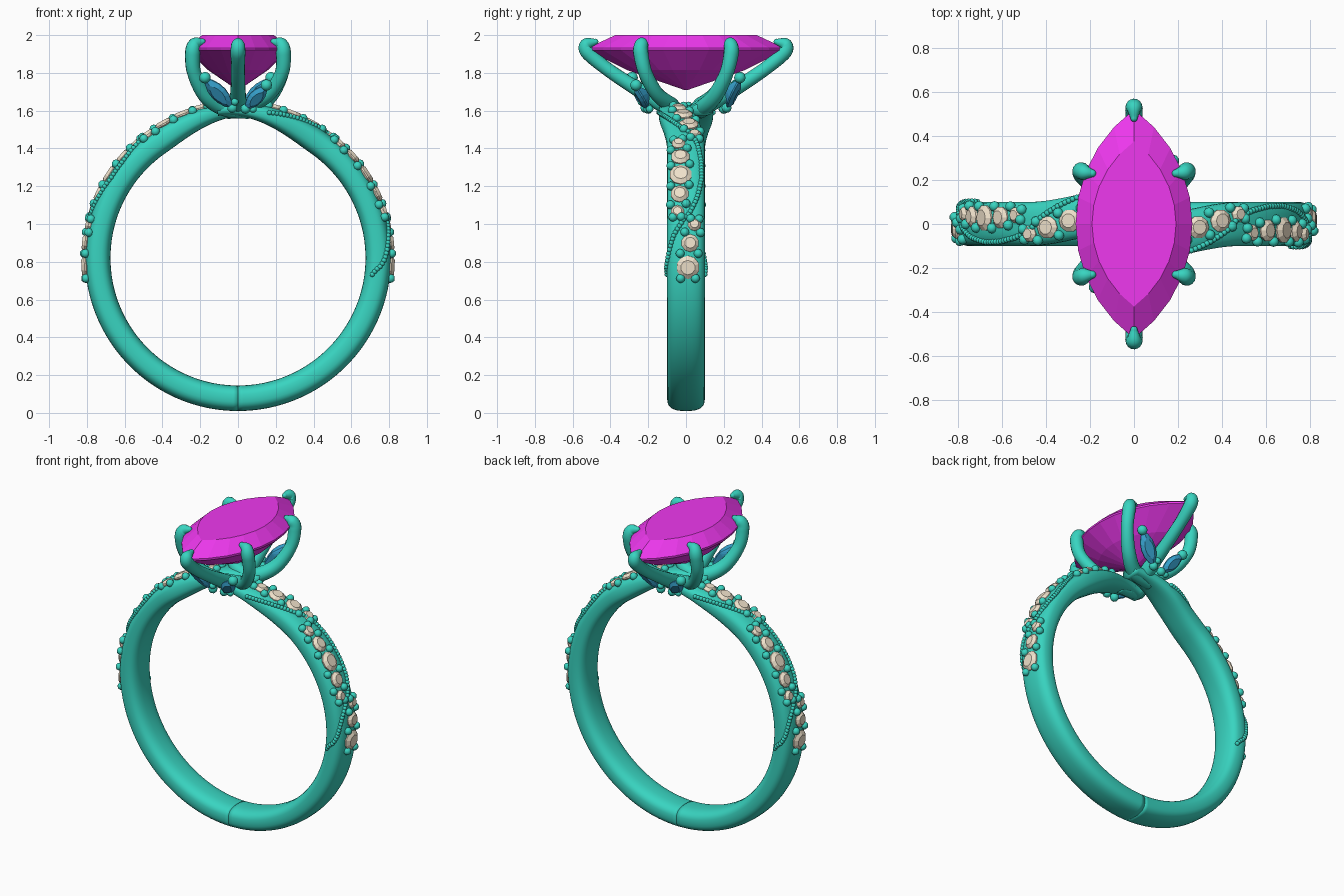
import bpy, bmesh, math
from mathutils import Vector, Matrix

if "Cube" in bpy.data.objects:
    bpy.data.objects.remove(bpy.data.objects["Cube"])

def material(name, rgb):
    m = bpy.data.materials.new(name)
    m.diffuse_color = (*rgb, 1)
    m.use_nodes = True
    m.node_tree.nodes["Principled BSDF"].inputs["Base Color"].default_value = m.diffuse_color
    return m

METAL = material("teal_metal", (0.04, 0.66, 0.53))
PINK = material("magenta_gem", (0.86, 0.04, 0.86))
TAN = material("tan_gem", (0.87, 0.76, 0.6))
BLUE = material("blue_gem", (0.04, 0.38, 0.65))
CZ, N = 0.82, 2.7          # ring centre height, squareness of band section

def emit(bm, name, mat, smooth=True, twin=True):
    """Make the object, plus its copy turned half way round the z axis."""
    bmesh.ops.recalc_face_normals(bm, faces=bm.faces)
    me = bpy.data.meshes.new(name)
    bm.to_mesh(me)
    bm.free()
    me.materials.append(mat)
    for p in me.polygons:
        p.use_smooth = smooth
    for k in range(2 if twin else 1):
        ob = bpy.data.objects.new(name + ("_twin" if k else ""), me)
        ob.rotation_euler.z = math.pi * k
        bpy.context.collection.objects.link(ob)

def loft(bm, rings):
    vs = [[bm.verts.new(p) for p in r] for r in rings]
    for a, b in zip(vs, vs[1:]):
        for i in range(len(a)):
            j = (i + 1) % len(a)
            bm.faces.new((a[i], a[j], b[j], b[i]))
    bm.faces.new(vs[0])
    bm.faces.new(vs[-1])

def ball(bm, p, r):
    bmesh.ops.create_icosphere(bm, subdivisions=2, radius=r, matrix=Matrix.Translation(p))

def smoothstep(a, b, x):
    t = max(0, min(1, (x - a) / (b - a)))
    return t * t * (3 - 2 * t)

def interp(keys, x):
    for (a, u), (b, v) in zip(keys, keys[1:]):
        if x <= b:
            return u + (v - u) * (x - a) / (b - a)
    return keys[-1][1]

# Band surface: th runs along the arm, phi round the section (0 = outside)
def arm_dims(th):
    s = smoothstep(55, 98, th)
    inner, outer = 0.675 + 0.085 * s, 0.81 + 0.012 * s
    return (inner + outer) / 2, (outer - inner) / 2, 0.1 - 0.045 * smoothstep(70, 98, th), -0.085 * smoothstep(50, 98, th)

def band(th, phi, lift=0):
    r, t, w, y0 = arm_dims(th)
    c, s = math.cos(math.radians(phi)), math.sin(math.radians(phi))
    rad = r + (t + lift) * math.copysign(abs(c) ** (2 / N), c)
    y = y0 + (w + lift) * math.copysign(abs(s) ** (2 / N), s)
    a = math.radians(th)
    return Vector((rad * math.cos(a), y, CZ + rad * math.sin(a)))

def band_at_y(th, y, lift=0):
    _, _, w, y0 = arm_dims(th)
    q = max(-0.98, min(0.98, (y - y0) / w))
    return band(th, math.copysign(math.degrees(math.asin(abs(q) ** (N / 2))), q), lift)

# Shank arm: half of the band, crossing in front of its twin at the top
bm = bmesh.new()
loft(bm, [[band(th, i * 11.25) for i in range(32)] for th in range(-90, 99, 2)])
emit(bm, "shank_arm", METAL)

# Claw prongs
def prong(bm, pts, radii):
    P = [Vector(p) for p in pts]
    P = [2 * P[0] - P[1]] + P + [2 * P[-1] - P[-2]]
    path = []
    for i in range(1, len(P) - 2):
        for k in range(8):
            t = k / 8
            a, b, c, d = P[i - 1:i + 3]
            q = 0.5 * (2 * b + (c - a) * t + (2 * a - 5 * b + 4 * c - d) * t * t + (3 * b - a - 3 * c + d) * t ** 3)
            path.append((q, radii[i - 1] + (radii[i] - radii[i - 1]) * t))
    path.append((P[-2], radii[-1]))
    tan = (path[-1][0] - path[-2][0]).normalized()
    for a in (20, 40, 60, 80):
        a = math.radians(a)
        path.append((P[-2] + tan * radii[-1] * math.sin(a), radii[-1] * math.cos(a)))
    rings, u = [], Vector((0.3, 0.2, 1))
    for i, (q, r) in enumerate(path):
        t = (path[min(i + 1, len(path) - 1)][0] - path[max(i - 1, 0)][0]).normalized()
        u = (u - t * u.dot(t)).normalized()
        v = t.cross(u)
        rings.append([q + r * (u * math.cos(k * math.pi / 8) + v * math.sin(k * math.pi / 8)) for k in range(16)])
    loft(bm, rings)

bm = bmesh.new()
prong(bm, [(0.06, -0.07, 1.595), (-0.07, -0.09, 1.615), (-0.17, -0.155, 1.68), (-0.232, -0.215, 1.8),
           (-0.24, -0.24, 1.91), (-0.225, -0.235, 1.953), (-0.19, -0.23, 1.965)],
      [0.04, 0.046, 0.042, 0.037, 0.04, 0.036, 0.018])
prong(bm, [(-0.04, -0.06, 1.61), (0.06, -0.08, 1.63), (0.165, -0.155, 1.69), (0.232, -0.215, 1.8),
           (0.24, -0.24, 1.91), (0.225, -0.235, 1.953), (0.19, -0.23, 1.965)],
      [0.04, 0.042, 0.038, 0.037, 0.04, 0.036, 0.018])
prong(bm, [(0, -0.06, 1.6), (0, -0.14, 1.645), (0, -0.29, 1.735), (0, -0.43, 1.83),
           (0, -0.52, 1.91), (0, -0.525, 1.95), (0, -0.48, 1.965)],
      [0.04, 0.045, 0.038, 0.036, 0.04, 0.036, 0.016])
emit(bm, "claw_prongs", METAL)

# Faceted stones: outline scaled through layers of (scale, height)
def marquise(a, b, n):
    R = (a * a + b * b) / (2 * a)
    half = math.asin(b / R)
    pts = []
    for s in (1, -1):
        for i in range(n):
            t = half * (2 * i / n - 1)
            pts.append(Vector((s * (R * math.cos(t) - R + a), s * R * math.sin(t), 0)))
    return pts

def circle(r, n):
    return [Vector((r * math.cos(2 * math.pi * i / n), r * math.sin(2 * math.pi * i / n), 0)) for i in range(n)]

def gem(bm, outline, layers, M=Matrix()):
    loft(bm, [[M @ Vector((p.x * s, p.y * s, z)) for p in outline] for s, z in layers])

bm = bmesh.new()
gem(bm, marquise(0.265, 0.52, 10), [(0.02, 1.71), (0.6, 1.815), (1, 1.92), (1, 1.932), (0.72, 2.0)])
emit(bm, "centre_marquise", PINK, smooth=False, twin=False)

# Small marquise accents between the prongs, each held by end beads
gems, beads = bmesh.new(), bmesh.new()
for lo, hi, w in (((-0.03, -0.215, 1.615), (-0.175, -0.285, 1.775), 0.046),
                  ((0.04, -0.2, 1.61), (0.15, -0.265, 1.735), 0.042)):
    lo, hi = Vector(lo), Vector(hi)
    d = (hi - lo).normalized()
    n = Vector((0.35 * math.copysign(1, hi.x), -1, -0.35))
    n = (n - d * n.dot(d)).normalized()
    M = Matrix((d.cross(n), d, n)).transposed().to_4x4()
    M.translation = (lo + hi) / 2
    gem(gems, marquise(w, (hi - lo).length / 2, 6), [(0.05, -0.05), (1, 0), (1, 0.008), (0.6, 0.025)], M)
    ball(beads, lo, 0.027)
    ball(beads, hi, 0.031)
    ball(beads, lo + d * 0.02 + d.cross(n) * 0.035, 0.02)
emit(gems, "accent_marquises", BLUE, smooth=False)
emit(beads, "accent_beads", METAL)

# Round stones in three runs along each arm (angle, y, radius) with holding beads
runs = [[(-3.5, 0.01, 0.062), (5.6, 0.022, 0.047), (12.7, 0.045, 0.035)],
        [(17.7, -0.045, 0.035), (24.8, -0.033, 0.048), (33, -0.028, 0.06), (41.5, -0.03, 0.05), (48.5, -0.04, 0.037)],
        [(54, 0.045, 0.037), (61, 0.015, 0.052), (69, -0.015, 0.052), (76, -0.04, 0.042)]]
gems, beads = bmesh.new(), bmesh.new()
for run in runs:
    for th, y, r in run:
        M = Matrix.Rotation(math.radians(90 - th), 4, 'Y')
        M.translation = band_at_y(th, y)
        gem(gems, circle(r, 10), [(0.5, -0.03), (1, -0.004), (1, 0.004), (0.62, 0.02)], M)
    first, last = run[0], run[-1]
    ends = [(first[0] - first[2] * 75, first[1], first[2])] + run + [(last[0] + last[2] * 75, last[1], last[2])]
    for i, (a, b) in enumerate(zip(ends, ends[1:])):
        edge = i in (0, len(ends) - 2)
        th = (a[0] * b[2] + b[0] * a[2]) / (a[2] + b[2])
        if edge:
            th = a[0] + 0.5 if i == 0 else b[0] - 0.5
        for s in (-1, 1):
            off = 0.6 * min(a[2], b[2]) if edge else 0.022 + 0.5 * min(a[2], b[2])
            ball(beads, band_at_y(th, (a[1] + b[1]) / 2 + s * off, 0.005), 0.024)
emit(gems, "band_stones", TAN, smooth=False)
emit(beads, "stone_beads", METAL)

# Milgrain string weaving across each arm
keys = [(-7, -105), (0, -66), (8, -35), (13, -9), (17, 5), (24, 30), (32, 48), (40, 46), (48, 30),
        (54, 10), (59, -8), (66, -35), (78, -75)]
bm, prev = bmesh.new(), None
for i in range(851):
    th = -7 + i * 0.1
    p = band(th, interp(keys, th), 0.003)
    if prev is None or (p - prev).length >= 0.019:
        ball(bm, p, 0.0135)
        prev = p
emit(bm, "milgrain_string", METAL)
